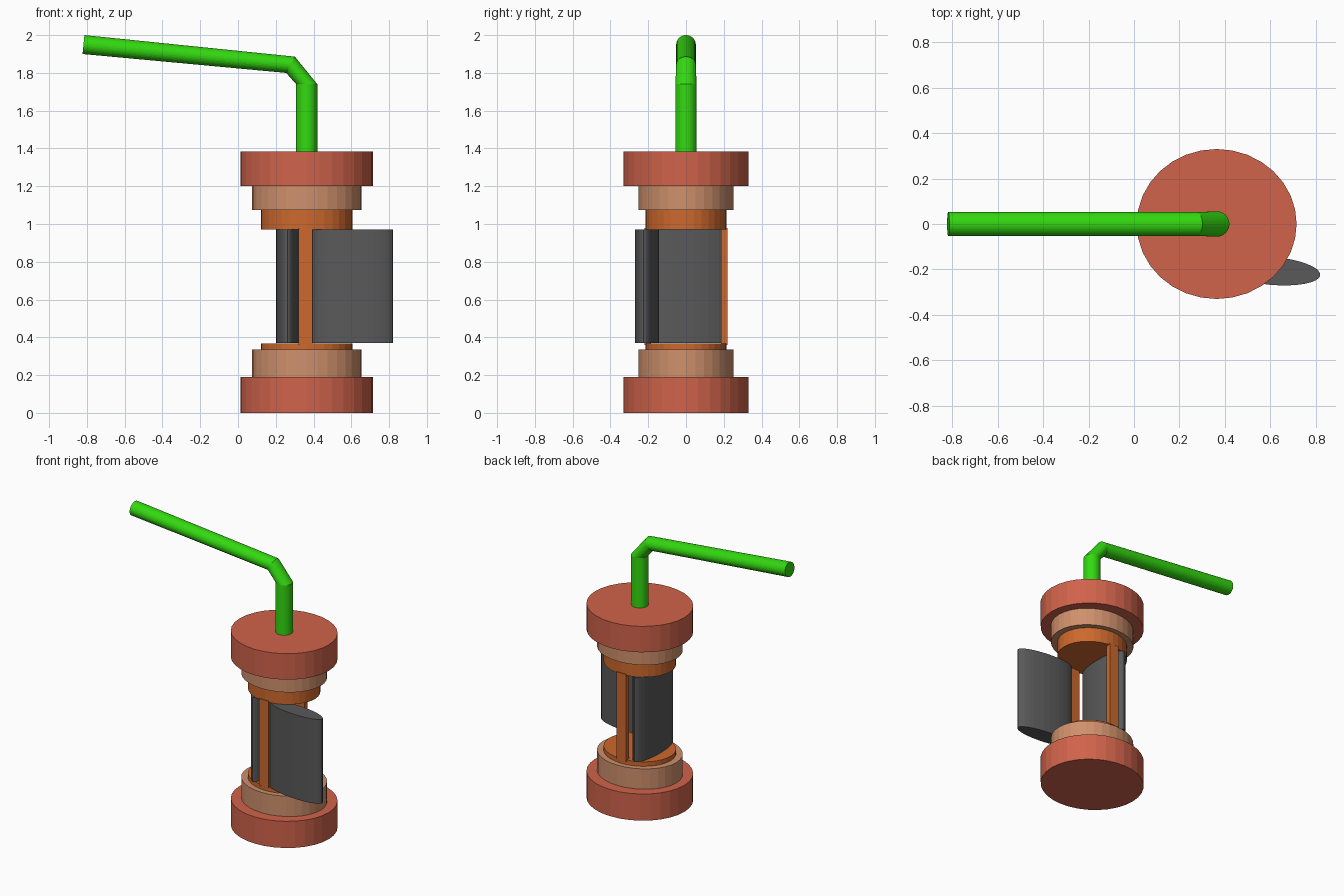
import bpy, bmesh
from math import sin, cos, pi, radians
from mathutils import Matrix, Vector

if "Cube" in bpy.data.objects:
    bpy.data.objects.remove(bpy.data.objects["Cube"], do_unlink=True)

SIDES = 32
AXIS_X = 0.364          # vertical axis of the housing
GAP_LOW, GAP_HIGH = 0.37, 0.97


def material(name, rgb):
    mat = bpy.data.materials.new(name)
    mat.use_nodes = True
    mat.diffuse_color = (*rgb, 1)
    bsdf = mat.node_tree.nodes["Principled BSDF"]
    bsdf.inputs["Base Color"].default_value = (*rgb, 1)
    bsdf.inputs["Roughness"].default_value = 0.6
    return mat


red = material("brick_red", (0.63, 0.125, 0.07))
tan = material("tan", (0.62, 0.28, 0.15))
orange = material("orange", (0.61, 0.14, 0.026))
grey = material("dark_grey", (0.1, 0.1, 0.1))
green = material("bright_green", (0.033, 0.69, 0.005))


def finish(name, bm, mat):
    bmesh.ops.recalc_face_normals(bm, faces=bm.faces)
    mesh = bpy.data.meshes.new(name)
    bm.to_mesh(mesh)
    bm.free()
    mesh.materials.append(mat)
    obj = bpy.data.objects.new(name, mesh)
    bpy.context.collection.objects.link(obj)
    return obj


def oval(name, mat, x, y, rx, ry, z0, z1, turn=0):
    """Upright elliptical cylinder."""
    bm = bmesh.new()
    place = (Matrix.Translation((x, y, (z0 + z1) / 2))
             @ Matrix.Rotation(radians(turn), 4, 'Z')
             @ Matrix.Diagonal((rx, ry, z1 - z0, 1)))
    bmesh.ops.create_cone(bm, cap_ends=True, segments=SIDES, radius1=1,
                          radius2=1, depth=1, matrix=place)
    return finish(name, bm, mat)


def post(name, y):
    bm = bmesh.new()
    place = (Matrix.Translation((AXIS_X - 0.007, y, (GAP_LOW + GAP_HIGH) / 2))
             @ Matrix.Diagonal((0.074, 0.035, GAP_HIGH - GAP_LOW + 0.02, 1)))
    bmesh.ops.create_cube(bm, size=1, matrix=place)
    return finish(name, bm, orange)


def tube(name, mat, rings):
    """Bent tube; each ring is (centre, in-plane half axis, y radius)."""
    bm = bmesh.new()
    loops = []
    for (x, z), (ax, az), ry in rings:
        loop = []
        for i in range(SIDES):
            a = 2 * pi * i / SIDES
            loop.append(bm.verts.new(Vector((x + ax * cos(a), ry * sin(a),
                                             z + az * cos(a)))))
        loops.append(loop)
    for low, high in zip(loops, loops[1:]):
        for i in range(SIDES):
            j = (i + 1) % SIDES
            bm.faces.new((low[i], low[j], high[j], high[i]))
    bm.faces.new(loops[0])
    bm.faces.new(loops[-1])
    return finish(name, bm, mat)


# Stepped end caps of the housing
for name, mat, rx, ry, z0, z1 in (
        ("base_cap", red, 0.352, 0.33, 0, 0.19),
        ("lower_ring", tan, 0.289, 0.252, 0.19, 0.335),
        ("lower_plate", orange, 0.243, 0.215, 0.335, 0.367),
        ("upper_plate", orange, 0.243, 0.215, 0.97, 1.075),
        ("upper_ring", tan, 0.289, 0.252, 1.075, 1.2),
        ("top_cap", red, 0.352, 0.33, 1.2, 1.385)):
    oval(name, mat, AXIS_X, 0, rx, ry, z0, z1)

# Posts joining the plates
post("front_post", -0.202)
post("back_post", 0.202)

# Blades: one swung open at the front, one across the side
oval("open_blade", grey, 0.605, -0.206, 0.216, 0.062, GAP_LOW, GAP_HIGH, -5)
oval("side_blade", grey, 0.261, 0, 0.21, 0.061, GAP_LOW, GAP_HIGH, 90)

# Bent pipe
tube("bent_pipe", green, (
    ((AXIS_X, 1.36), (0.056, 0), 0.056),
    ((AXIS_X, 1.74), (0.056, 0), 0.056),
    ((0.278, 1.843), (0.023, 0.043), 0.052),
    ((-0.818, 1.95), (0.005, 0.05), 0.052)))
